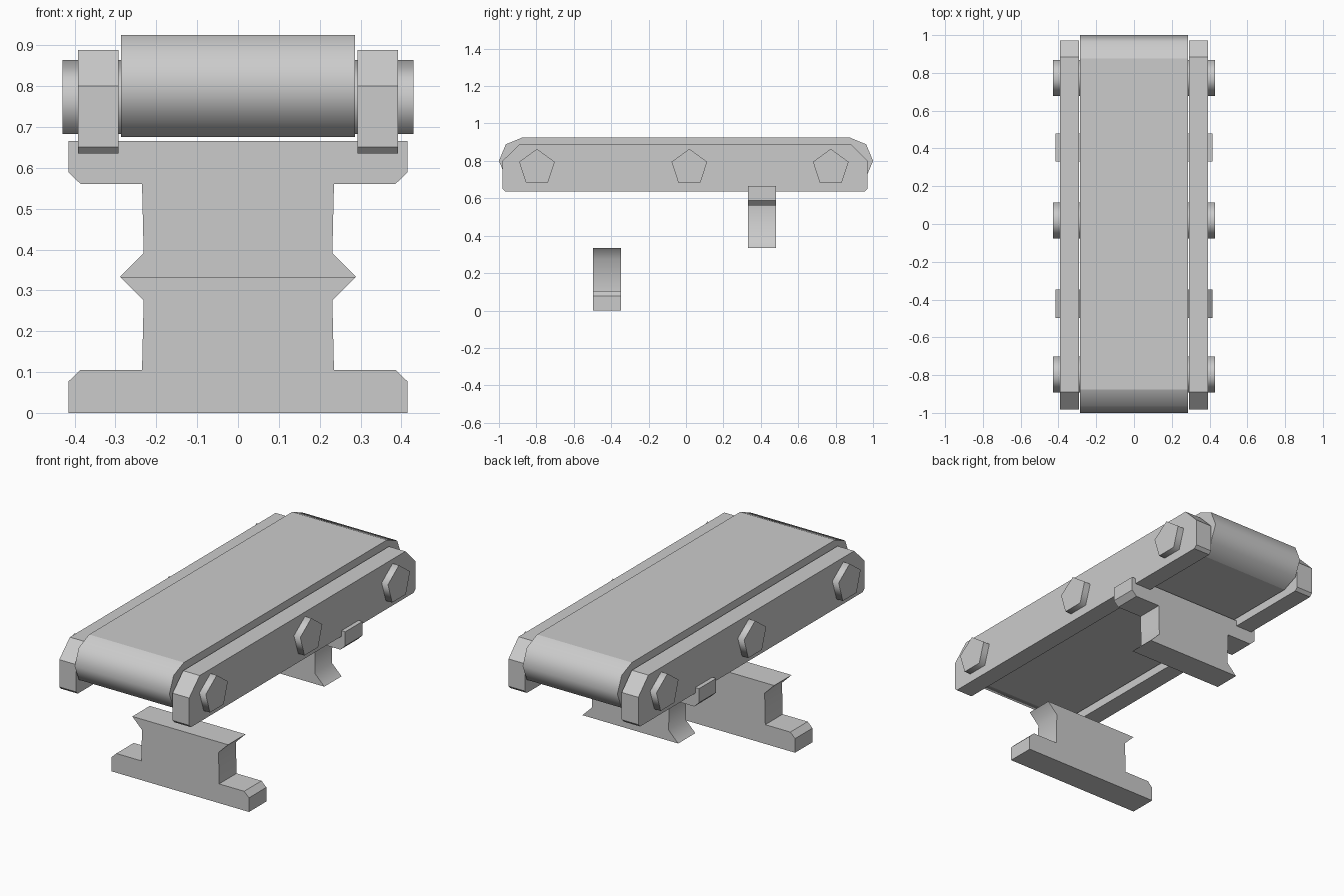
import bpy, bmesh
from math import sin, cos, pi, radians

if "Cube" in bpy.data.objects:
    bpy.data.objects.remove(bpy.data.objects["Cube"])


def extrude(name, profile, axis, lo, hi, smooth_angle=None, flat_test=None):
    """Closed profile extruded along x (profile = y,z) or y (profile = x,z)."""
    bm = bmesh.new()
    def put(p, d):
        return bm.verts.new((d, p[0], p[1]) if axis == 'x' else (p[0], d, p[1]))
    a = [put(p, lo) for p in profile]
    b = [put(p, hi) for p in profile]
    n = len(profile)
    bm.faces.new(a)
    bm.faces.new(b[::-1])
    for i in range(n):
        j = (i + 1) % n
        bm.faces.new((a[j], a[i], b[i], b[j]))
    bmesh.ops.recalc_face_normals(bm, faces=bm.faces)
    me = bpy.data.meshes.new(name)
    bm.to_mesh(me)
    bm.free()
    if smooth_angle:
        me.shade_smooth()
        me.set_sharp_from_angle(angle=radians(smooth_angle))
        for p in me.polygons:
            if flat_test and flat_test(p):
                p.use_smooth = False
    ob = bpy.data.objects.new(name, me)
    bpy.context.collection.objects.link(ob)
    return ob


# Belt loop with half-octagon ends
R, ZC = 0.125, 0.80
belt = [(0.875 + R * cos(-pi / 2 + k * pi / 4), ZC + R * sin(-pi / 2 + k * pi / 4)) for k in range(5)]
belt += [(-y, z) for y, z in reversed(belt)]
extrude("belt", belt, 'x', -0.286, 0.286, 50, lambda p: abs(p.normal.z) > 0.98)

# Side rails
rail = [(-0.965, 0.635), (0.955, 0.635), (0.971, 0.651), (0.971, 0.80),
        (0.884, 0.888), (-0.89, 0.888), (-0.981, 0.80), (-0.981, 0.651)]
for side, lo in (("left", -0.392), ("right", 0.292)):
    extrude("rail_" + side, rail, 'x', lo, lo + 0.10)

# Five-sided axles running through both rails
for i, y in enumerate((-0.797, 0.018, 0.774)):
    pent = [(y + 0.1 * sin(k * 2 * pi / 5), 0.764 + 0.1 * cos(k * 2 * pi / 5)) for k in range(5)]
    extrude(f"axle_{i + 1}", pent, 'x', -0.43, 0.43, 80)

# Two matching stands: one on the ground, one upside down under the rails
half = [(0.415, 0), (0.415, 0.077), (0.386, 0.105), (0.235, 0.105), (0.231, 0.275), (0.289, 0.333)]
stand = half + [(-x, z) for x, z in reversed(half)]
outer = lambda p: abs(p.center.x) > 0.3
extrude("ground_stand", stand, 'y', -0.498, -0.348, 50, outer)
extrude("upper_stand", [(x, 0.666 - z) for x, z in stand], 'y', 0.332, 0.48, 50, outer)
